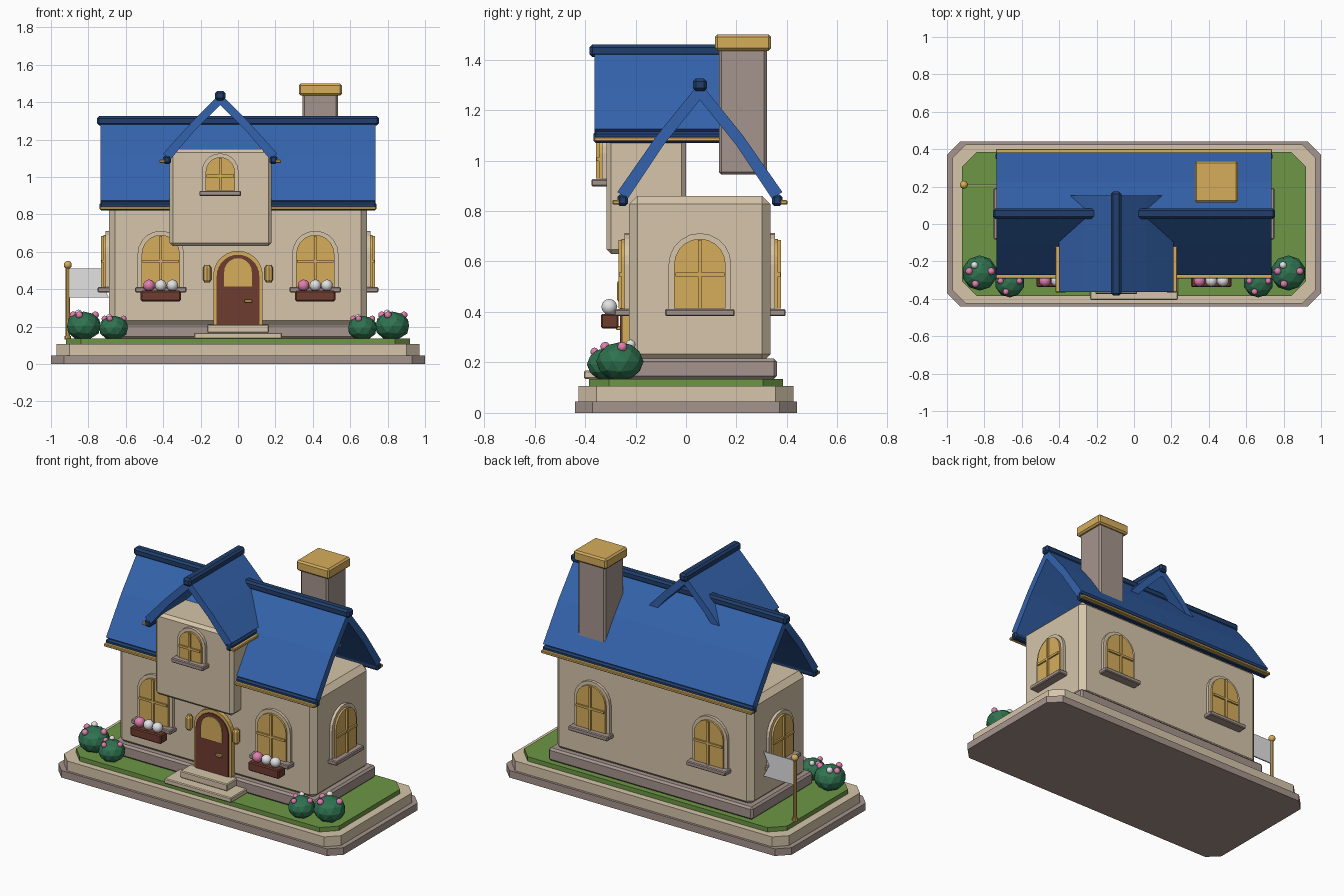
import bpy, bmesh, math
from mathutils import Matrix, Vector

if "Cube" in bpy.data.objects:
    bpy.data.objects.remove(bpy.data.objects["Cube"])


def material(name, hex_code):
    rgb = [int(hex_code[i:i + 2], 16) / 255 for i in (0, 2, 4)]
    col = [((c + 0.055) / 1.055) ** 2.4 for c in rgb] + [1]
    m = bpy.data.materials.new(name)
    m.use_nodes = True
    m.diffuse_color = col
    m.node_tree.nodes["Principled BSDF"].inputs["Base Color"].default_value = col
    return m


CREAM = material("cream plaster", "d6c5aa")
STONE = material("grey stone", "a5948c")
BLUE = material("blue roof", "3463ad")
NAVY = material("navy trim", "213f6c")
GOLD = material("warm gold", "d6ae5c")
GRASS = material("lawn green", "6d9645")
LEAF = material("leaf green", "2f7350")
BROWN = material("brown wood", "6e3c30")
PINK = material("pink blossom", "e07fae")
WHITE = material("white blossom", "e2e2e4")


def finish(name, bm, mat, matrix=Matrix(), bevel=0):
    bmesh.ops.transform(bm, matrix=matrix, verts=bm.verts)
    bmesh.ops.recalc_face_normals(bm, faces=bm.faces)
    mesh = bpy.data.meshes.new(name)
    bm.to_mesh(mesh)
    bm.free()
    mesh.materials.append(mat)
    ob = bpy.data.objects.new(name, mesh)
    bpy.context.collection.objects.link(ob)
    if bevel:
        mod = ob.modifiers.new("bevel", "BEVEL")
        mod.width, mod.segments = bevel, 1
    return ob


def box(name, mat, xs, ys, zs, bevel=0, matrix=Matrix()):
    bm = bmesh.new()
    bmesh.ops.create_cube(bm, size=1)
    for v in bm.verts:
        v.co = [(a + b) / 2 + c * (b - a) for c, (a, b) in zip(v.co, (xs, ys, zs))]
    return finish(name, bm, mat, matrix, bevel)


def prism(name, mat, pts, w0, w1, matrix=Matrix(), bevel=0):
    bm = bmesh.new()
    face = bm.faces.new([bm.verts.new((u, v, w0)) for u, v in pts])
    new = bmesh.ops.extrude_face_region(bm, geom=[face])["geom"]
    for v in new:
        if isinstance(v, bmesh.types.BMVert):
            v.co.z = w1
    return finish(name, bm, mat, matrix, bevel)


def ball(name, mat, r, at, squash=1, smooth=True):
    bm = bmesh.new()
    bmesh.ops.create_icosphere(bm, subdivisions=2, radius=r)
    for f in bm.faces:
        f.smooth = smooth
    return finish(name, bm, mat, Matrix.Translation(at) @ Matrix.Diagonal((1, 1, squash, 1)))


def rod(name, mat, r, at, z0, z1, sides=8, top=None):
    bm = bmesh.new()
    bmesh.ops.create_cone(bm, cap_ends=True, segments=sides, radius1=r,
                          radius2=r if top is None else top, depth=z1 - z0)
    return finish(name, bm, mat, Matrix.Translation((*at, (z0 + z1) / 2)))


def upright(origin, angle):
    """Local x runs along a wall, y goes up, z points out of it."""
    return (Matrix.Translation(origin) @ Matrix.Rotation(math.radians(angle), 4, "Z")
            @ Matrix.Rotation(math.pi / 2, 4, "X"))


def arch(half, bottom, spring, steps=10):
    pts = [(-half, bottom), (half, bottom)]
    return pts + [(half * math.cos(math.pi * i / steps), spring + half * math.sin(math.pi * i / steps))
                  for i in range(steps + 1)]


# Stepped base with clipped corners
def slab(name, mat, x, y, cut, z0, z1):
    pts = [(x - cut, -y), (x, cut - y), (x, y - cut), (x - cut, y)]
    pts += [(-a, b) for a, b in reversed(pts)]
    prism(name, mat, pts, z0, z1)


slab("base_stone", STONE, 1, 0.44, 0.07, 0, 0.045)
slab("base_ledge", CREAM, 0.97, 0.425, 0.07, 0.045, 0.107)
slab("lawn", GRASS, 0.92, 0.385, 0.08, 0.107, 0.135)

# House body
box("plinth", STONE, (-0.715, 0.715), (-0.25, 0.36), (0.135, 0.215), 0.012)
box("house_walls", CREAM, (-0.69, 0.69), (-0.225, 0.335), (0.2, 0.86), 0.033)
box("dormer_walls", CREAM, (-0.365, 0.18), (-0.315, 0), (0.63, 1.15), 0.018)
box("chimney", STONE, (0.345, 0.535), (0.13, 0.32), (0.945, 1.45), 0.01)
box("chimney_cap", GOLD, (0.325, 0.555), (0.115, 0.337), (1.435, 1.5), 0.01)


# Open gabled roofs with ridge, eave beams and gutters
def roof(name, origin, angle, length, outer, inner):
    m = upright(origin, angle)
    half = length / 2
    mirror = lambda pts: [(-u, v) for u, v in pts]
    pts = outer + inner[::-1] + mirror(inner)[1:] + mirror(outer)[:0:-1]
    prism(name, BLUE, pts, -half, half, m)
    top, (eu, ev) = outer[0][1], outer[-1]
    w = (-half - 0.02, half + 0.02)
    box(name + "_ridge", NAVY, (-0.028, 0.028), (top - 0.035, top + 0.015), w, 0.012, m)
    for s in (-1, 1):
        u = sorted((s * (eu - 0.042), s * eu))
        box(name + "_eave_beam", NAVY, u, (ev - 0.055, ev - 0.01), (-half - 0.005, half + 0.005), 0.01, m)
        u = sorted((s * (eu - 0.01), s * (eu + 0.02)))
        box(name + "_gutter", GOLD, u, (ev - 0.05, ev - 0.032), (-half - 0.003, half + 0.003), 0.004, m)


roof("main_roof", (0, 0.055, 0), 90, 1.47,
     [(0, 1.31), (0.17, 1.1), (0.327, 0.875)], [(0, 1.24), (0.145, 1.06), (0.285, 0.85)])
roof("dormer_roof", (-0.095, -0.105, 0), 0, 0.515,
     [(0, 1.445), (0.16, 1.285), (0.305, 1.125)], [(0, 1.385), (0.14, 1.245), (0.265, 1.095)])


# Arched windows; origin is at the sill top on the wall face
def window(name, origin, angle, half=0.102, spring=0.18, rim=0.022):
    m = upright(origin, angle)
    top, wide = spring + half, half + rim
    prism(name + "_frame", CREAM, arch(wide, 0, spring), -0.01, 0.018, m)
    prism(name + "_glass", GOLD, arch(half, 0.005, spring), -0.01, 0.03, m)
    box(name + "_upright_bar", GOLD, (-0.007, 0.007), (0.005, top - 0.005), (0, 0.042), 0, m)
    level = spring * 0.78
    box(name + "_cross_bar", GOLD, (0.005 - half, half - 0.005), (level - 0.007, level + 0.007),
        (0, 0.04), 0, m)
    box(name + "_sill", STONE, (-wide - 0.014, wide + 0.014), (-0.025, 0.003), (-0.01, 0.06), 0.005, m)


for s in (-1, 1):
    x = s * 0.413
    window("front_window", (x, -0.225, 0.408), 0)
    window("back_window", (x, 0.335, 0.408), 180)
    window("side_window", (s * 0.69, 0.055, 0.408), s * 90)
    # Flower boxes under the front windows
    box("planter", BROWN, (x - 0.107, x + 0.107), (-0.337, -0.268), (0.335, 0.392), 0.006)
    for dx, mat in ((-0.063, PINK), (0, WHITE), (0.062, WHITE)):
        ball("planter_flower", mat, 0.032, (x + dx, -0.304, 0.42))
window("dormer_window", (-0.095, -0.315, 0.923), 0, 0.078, 0.105, 0.02)

# Door, its lamps and steps
door = upright((0, -0.225, 0), 0)
prism("door_surround", GOLD, arch(0.132, 0.21, 0.473, 14), -0.01, 0.028, door)
prism("door_panel", BROWN, arch(0.114, 0.21, 0.47, 14), -0.01, 0.036, door)
prism("door_glass", GOLD, arch(0.074, 0.415, 0.492), 0, 0.043, door)
box("door_handle", GOLD, (0.035, 0.075), (0.328, 0.344), (0, 0.052), 0.003, door)
for s in (-1, 1):
    at = (s * 0.165, -0.252)
    rod("lamp_body", GOLD, 0.022, at, 0.45, 0.515)
    rod("lamp_foot", GOLD, 0.012, at, 0.435, 0.45, 8, 0.022)
    rod("lamp_cap", GOLD, 0.022, at, 0.515, 0.53, 8, 0.012)
box("lower_step", CREAM, (-0.235, 0.235), (-0.405, -0.24), (0.135, 0.167), 0.005)
box("upper_step", CREAM, (-0.165, 0.165), (-0.345, -0.24), (0.167, 0.212), 0.005)

# Flowering bushes, mirrored to both front corners
for s in (-1, 1):
    for x, y, r in ((0.825, -0.262, 0.094), (0.665, -0.313, 0.08)):
        at = Vector((s * x, y, 0.13 + r * 0.78))
        ball("bush", LEAF, r, at, 0.82, False)
        blooms = ((-0.3, 0.45, 0.72, WHITE), (0.66, 0.1, 0.62, PINK),
                  (-0.25, -0.62, 0.62, PINK), (-0.6, 0.1, 0.62, PINK))
        for dx, dy, dz, mat in blooms:
            ball("bush_flower", mat, r * 0.21, at + r * Vector((dx, dy, dz)))

# Flag on a pole
rod("flag_pole", GOLD, 0.011, (-0.91, 0.21), 0.13, 0.52)
rod("flag_pole_foot", GOLD, 0.018, (-0.91, 0.21), 0.13, 0.15)
ball("flag_pole_knob", GOLD, 0.022, (-0.91, 0.21, 0.53))
prism("flag", WHITE, [(-0.905, 0.355), (-0.69, 0.355), (-0.73, 0.43), (-0.69, 0.51), (-0.905, 0.51)],
      -0.004, 0.004, upright((0, 0.207, 0), 0))
